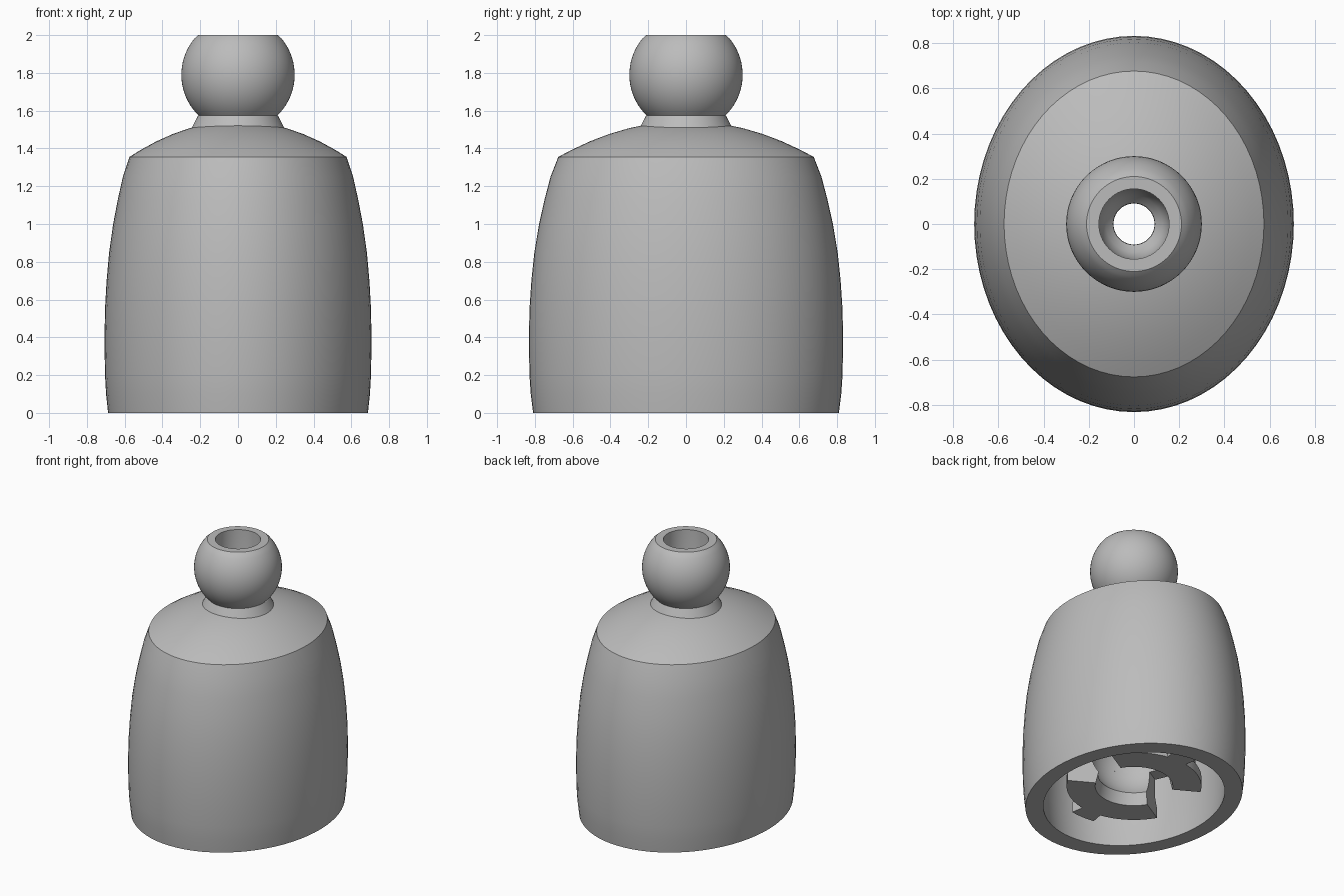
import bpy, bmesh, math

if "Cube" in bpy.data.objects:
    bpy.data.objects.remove(bpy.data.objects["Cube"])

grey = bpy.data.materials.new("grey plastic")
grey.diffuse_color = (0.5, 0.5, 0.5, 1)
grey.use_nodes = True
grey.node_tree.nodes["Principled BSDF"].inputs["Base Color"].default_value = grey.diffuse_color


def lathe(name, profile, segs, sx=1.0, sy=1.0, start=0.0, sweep=360.0):
    """Spin a closed (radius, z) profile about z; partial sweeps get end caps."""
    full = sweep >= 360
    bm = bmesh.new()
    rings = []
    for i in range(segs if full else segs + 1):
        a = math.radians(start + sweep * i / segs)
        rings.append([bm.verts.new((r * sx * math.cos(a), r * sy * math.sin(a), z))
                      for r, z in profile])
    n = len(profile)
    for i in range(segs):
        a, b = rings[i], rings[(i + 1) % len(rings)]
        for j in range(n):
            k = (j + 1) % n
            bm.faces.new((a[j], b[j], b[k], a[k]))
    if not full:
        bm.faces.new(rings[0])
        bm.faces.new(rings[-1])
    bmesh.ops.recalc_face_normals(bm, faces=bm.faces)
    mesh = bpy.data.meshes.new(name)
    bm.to_mesh(mesh)
    bm.free()
    mesh.materials.append(grey)
    obj = bpy.data.objects.new(name, mesh)
    bpy.context.collection.objects.link(obj)
    bpy.ops.object.select_all(action='DESELECT')
    obj.select_set(True)
    bpy.context.view_layer.objects.active = obj
    bpy.ops.object.shade_smooth_by_angle(angle=math.radians(25))
    return obj


def arc(r, cz, a0, a1, n):
    """Points on a circle centred on the axis, angles measured from horizontal."""
    return [(r * math.cos(math.radians(a0 + (a1 - a0) * i / n)),
             cz + r * math.sin(math.radians(a0 + (a1 - a0) * i / n))) for i in range(n + 1)]


# Oval hollow body: barrel wall, shallow domed shoulder, open underside
wall = [(0.973, 0), (0.988, 0.1), (0.996, 0.2), (1.0, 0.38), (0.996, 0.55), (0.984, 0.7),
        (0.965, 0.85), (0.935, 1.0), (0.90, 1.13), (0.862, 1.25), (0.813, 1.355)]
dome = [(0.813 * t, 1.545 - 0.19 * t * t) for t in (0.9, 0.75, 0.6, 0.45, 0.3, 0.2)]
ceiling = [(r * 0.84, z - 0.12) for r, z in reversed(dome)]
lining = [(r - 0.16, min(z, 1.25)) for r, z in reversed(wall)]
lathe("body_shell", wall + dome + ceiling + lining, 72, 0.707, 0.832)

# Ball head with flared neck and a bore that narrows into the body
ball = arc(0.30, 1.79, -45.8, 44.4, 20)
bore = [(0.155, 2.0), (0.155, 1.78), (0.147, 1.72), (0.125, 1.665), (0.092, 1.63), (0.092, 1.38)]
lathe("ball_head", [(0.275, 1.45), (0.242, 1.515), (0.212, 1.573)] + ball[:-1]
      + [(0.21, 2.0)] + bore + [(0.20, 1.38)], 64)

# Hidden stem joining the head to the socket cup
MID = 0.38
lathe("socket_stem", [(0.092, 1.42), (0.20, 1.42), (0.20, 0.7), (0.092, 0.7)], 48)

# Socket cup: spherical inside, matching the ball
outer = arc(0.42, MID, 0, 62, 10)
inner = arc(0.31, MID, 73, 0, 12)
lathe("socket_cup", outer + [(0.092, 0.75)] + inner, 64)

# Two gripping claws with a slot between them and a thick lower lip
claw = ([(0.42, MID), (0.42, 0.24), (0.46, 0.17), (0.46, 0.10)]
        + list(reversed(arc(0.31, MID, 0, -38, 6)))[:-1] + [(0.31, MID)])
claw.insert(4, (0.265, 0.10))
for side, start in (("back", 30), ("front", 210)):
    lathe(side + "_claw", claw, 32, start=start, sweep=120)
    # Rounded rib on the outside of each claw
    lathe(side + "_claw_rib", [(0.44, 0.10), (0.55, 0.10), (0.55, 0.17), (0.44, 0.35)],
          4, start=start + 50, sweep=20)
